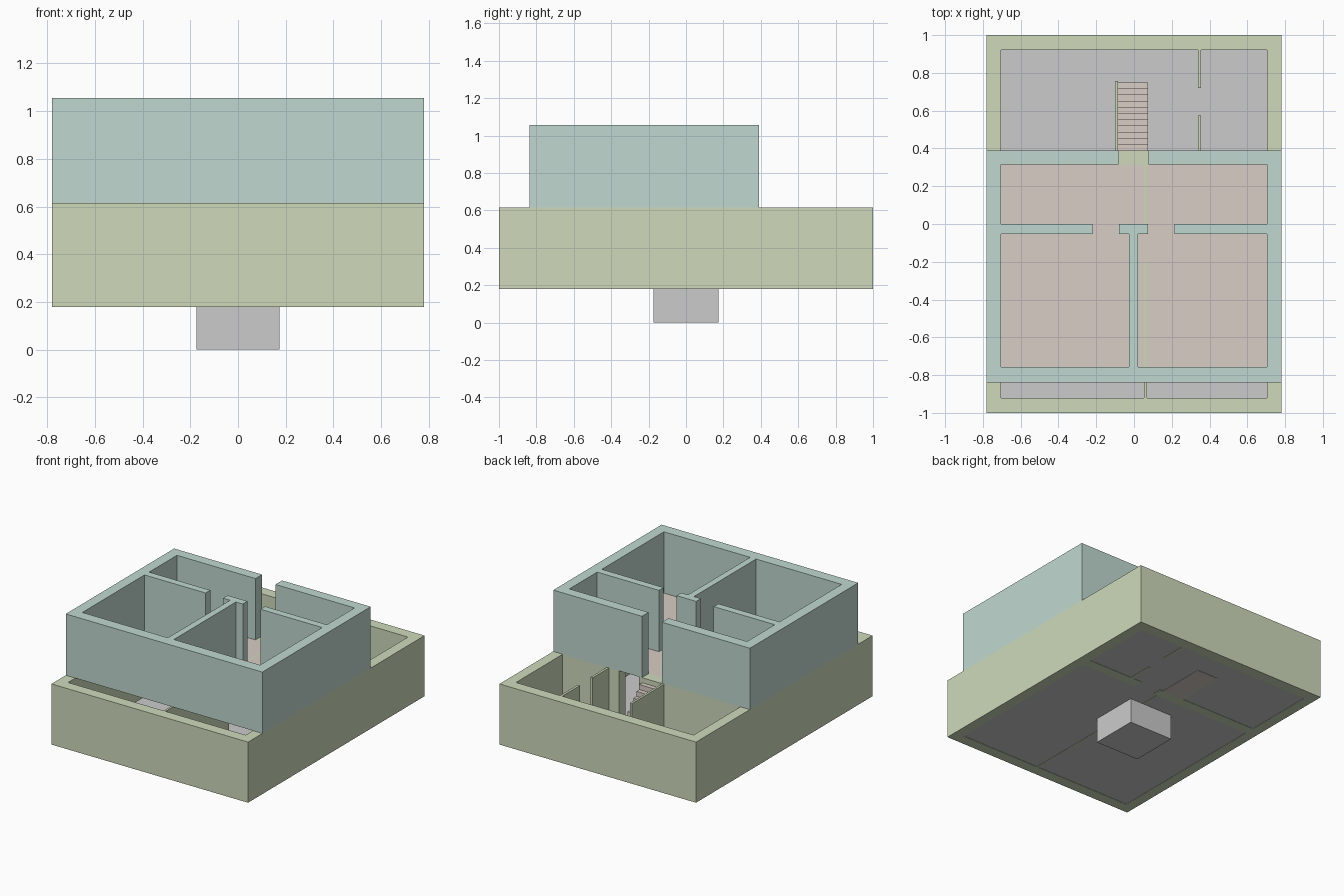
import bpy, bmesh
from mathutils import Vector

if "Cube" in bpy.data.objects:
    bpy.data.objects.remove(bpy.data.objects["Cube"])

Z0, Z1, Z2 = 0.18, 0.615, 1.055      # ground level, upper floor level, top
X, T = 0.78, 0.075                   # half width, outer wall thickness
XI = X - T


def material(name, rgb):
    m = bpy.data.materials.new(name)
    m.diffuse_color = (*rgb, 1)
    m.use_nodes = True
    m.node_tree.nodes["Principled BSDF"].inputs["Base Color"].default_value = m.diffuse_color
    return m


GREEN = material("lower_wall_green", (0.62, 0.70, 0.50))
TEAL = material("upper_wall_teal", (0.53, 0.69, 0.63))
PINK = material("upper_floor_pink", (0.69, 0.61, 0.56))


def finish(bm, name, mat=None):
    bmesh.ops.recalc_face_normals(bm, faces=bm.faces)
    me = bpy.data.meshes.new(name)
    bm.to_mesh(me)
    bm.free()
    ob = bpy.data.objects.new(name, me)
    bpy.context.collection.objects.link(ob)
    if mat:
        me.materials.append(mat)
    return ob


def prism(name, points, move, mat=None):
    """Extrude a flat outline along the vector 'move'."""
    bm = bmesh.new()
    face = bm.faces.new([bm.verts.new(p) for p in points])
    ext = bmesh.ops.extrude_face_region(bm, geom=[face], use_keep_orig=True)
    top = [v for v in ext["geom"] if isinstance(v, bmesh.types.BMVert)]
    bmesh.ops.translate(bm, verts=top, vec=Vector(move))
    return finish(bm, name, mat)


def rect(x0, x1, y0, y1, z):
    return [(x0, y0, z), (x1, y0, z), (x1, y1, z), (x0, y1, z)]


def box(name, x0, x1, y0, y1, z0, z1, mat=None):
    return prism(name, rect(x0, x1, y0, y1, z0), (0, 0, z1 - z0), mat)


def sheet(name, x0, x1, y0, y1, z, mat=None):
    bm = bmesh.new()
    bm.faces.new([bm.verts.new(p) for p in rect(x0, x1, y0, y1, z)])
    return finish(bm, name, mat)


def frame(name, outer, inner, z0, z1, mat):
    """Closed rectangular ring of wall."""
    bm = bmesh.new()
    loops = [[bm.verts.new(p) for p in rect(*r, z)]
             for r, z in ((outer, z0), (outer, z1), (inner, z1), (inner, z0))]
    for a, b in zip(loops, loops[1:] + loops[:1]):
        for i in range(4):
            j = (i + 1) % 4
            bm.faces.new((a[i], a[j], b[j], b[i]))
    return finish(bm, name, mat)


# Basement block and ground floor
box("basement_block", -0.175, 0.175, -0.175, 0.175, 0, Z0)
sheet("ground_floor", -XI, XI, -0.92, 0.92, Z0 + 0.002)

# Lower storey walls
frame("lower_outer_wall", (-X, X, -1, 1), (-XI, XI, -0.92, 0.92), Z0, Z1, GREEN)
lower = {
    "lower_cross_wall_left": (-XI, 0.10, 0.315, 0.39),
    "lower_cross_wall_right": (0.26, XI, 0.315, 0.39),
    "hall_partition_back": (0.338, 0.355, 0.72, 0.92),
    "hall_partition_front": (0.338, 0.355, 0.39, 0.575),
    "stair_side_wall": (-0.10, -0.084, 0.39, 0.757),
    "room_partition_front": (0.054, 0.069, -0.92, -0.20),
    "room_partition_back": (0.054, 0.069, -0.06, 0.315),
}
for name, r in lower.items():
    box(name, *r, Z0, Z1, GREEN)

# Staircase from a stepped side profile
N, Y_LOW, Y_HIGH = 11, 0.75, 0.39
run, rise = (Y_LOW - Y_HIGH) / N, (Z1 - Z0) / (N + 1)
side = [(-0.084, Y_HIGH, Z0), (-0.084, Y_LOW, Z0)]
for i in range(N):
    z = Z0 + rise * (i + 1)
    side += [(-0.084, Y_LOW - run * i, z), (-0.084, Y_LOW - run * (i + 1), z)]
prism("staircase", side, (0.159, 0, 0), PINK)

# Upper storey: floor, outer wall with the stair opening, inner walls
sheet("upper_floor", -XI, XI, -0.757, 0.315, Z1, PINK)
outline = [(-0.082, 0.39), (-X, 0.39), (-X, -0.838), (X, -0.838), (X, 0.39), (0.077, 0.39),
           (0.077, 0.315), (XI, 0.315), (XI, -0.757), (-XI, -0.757), (-XI, 0.315), (-0.082, 0.315)]
prism("upper_outer_wall", [(x, y, Z1) for x, y in outline], (0, 0, Z2 - Z1), TEAL)
box("upper_cross_wall_left", -XI, -0.22, -0.053, 0, Z1, Z2, TEAL)
box("upper_cross_wall_right", 0.215, XI, -0.053, 0, Z1, Z2, TEAL)
tee = [(-0.08, 0), (-0.08, -0.053), (-0.026, -0.053), (-0.026, -0.757),
       (0.021, -0.757), (0.021, -0.053), (0.075, -0.053), (0.075, 0)]
prism("upper_room_divider", [(x, y, Z1) for x, y in tee], (0, 0, Z2 - Z1), TEAL)
